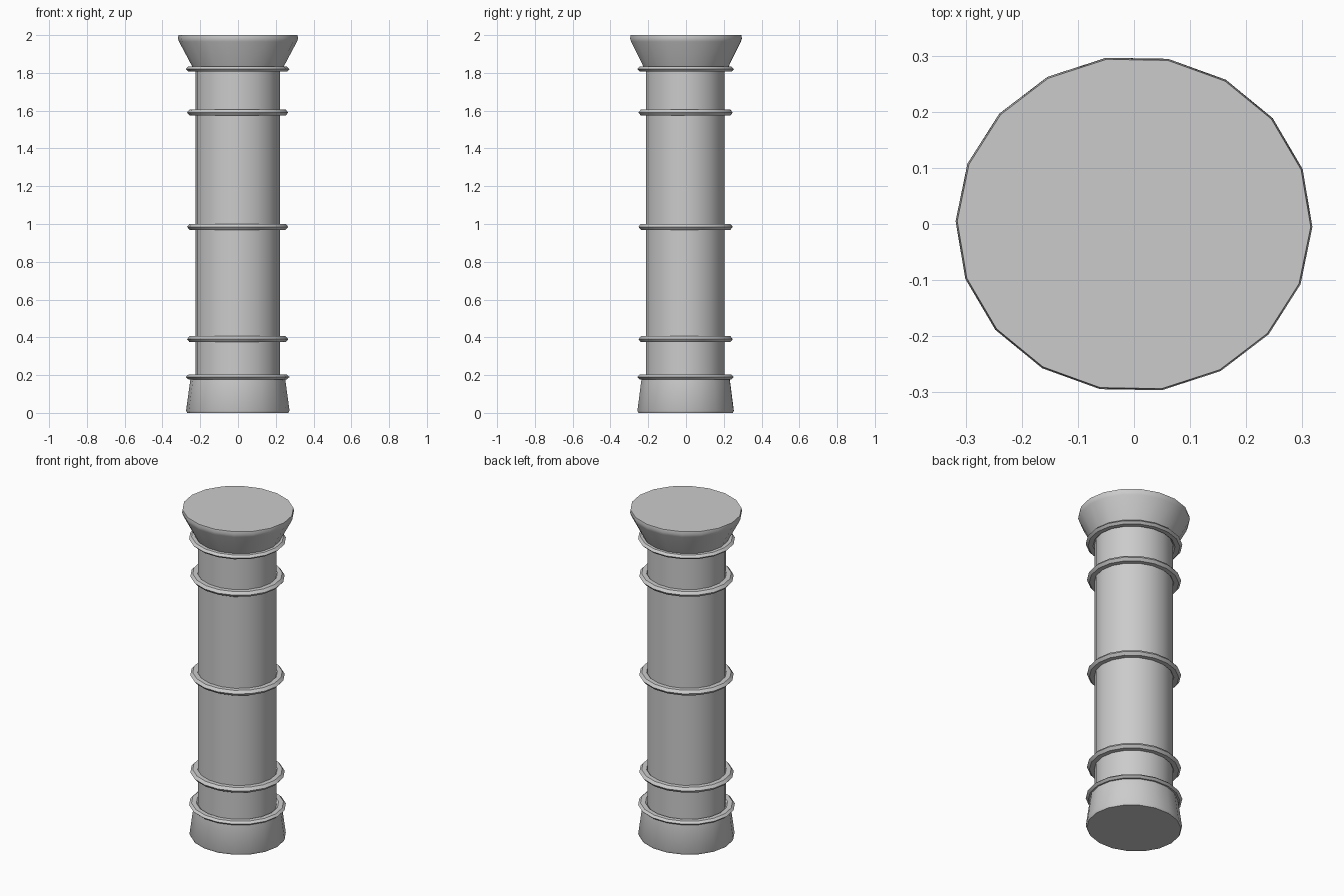
import bpy, bmesh
from math import cos, sin, radians, pi

if "Cube" in bpy.data.objects:
    bpy.data.objects.remove(bpy.data.objects["Cube"])

SIDES = 18
SQUASH = 0.943  # column is slightly narrower front to back


def lathe(name, profile, closed=False, center=(0, 0), angle=35):
    """Revolve (radius, z) points into an 18-sided part, capped unless a closed ring."""
    bm = bmesh.new()
    rings = []
    for r, z in profile:
        ring = []
        for i in range(SIDES):
            a = 2 * pi * i / SIDES - radians(1)
            ring.append(bm.verts.new((center[0] + r * cos(a),
                                      center[1] + r * SQUASH * sin(a), z)))
        rings.append(ring)
    pairs = list(zip(rings, rings[1:]))
    if closed:
        pairs.append((rings[-1], rings[0]))
    else:
        bm.faces.new(rings[0][::-1])
        bm.faces.new(rings[-1])
    for lo, hi in pairs:
        for i in range(SIDES):
            j = (i + 1) % SIDES
            bm.faces.new((lo[i], lo[j], hi[j], hi[i]))
    bmesh.ops.recalc_face_normals(bm, faces=bm.faces)
    mesh = bpy.data.meshes.new(name)
    bm.to_mesh(mesh)
    bm.free()
    obj = bpy.data.objects.new(name, mesh)
    bpy.context.collection.objects.link(obj)
    bpy.ops.object.select_all(action='DESELECT')
    obj.select_set(True)
    bpy.context.view_layer.objects.active = obj
    bpy.ops.object.shade_smooth_by_angle(angle=radians(angle))
    return obj


def band(name, z, outer, half_height):
    """Rounded ring with a six-sided section around the shaft."""
    inner = outer - 0.055
    mid = (inner + outer) / 2
    section = [(mid + (outer - mid) * cos(k * pi / 3) ,
                z + half_height * sin(k * pi / 3) / sin(pi / 3)) for k in range(6)]
    lathe(name, section, closed=True, center=(-0.002, -0.002))


# Flared foot with a small bevel at the ground
lathe("base", [(0.268, 0), (0.274, 0.012), (0.250, 0.186)], center=(-0.001, -0.002))

# Plain shaft
lathe("shaft", [(0.224, 0.15), (0.224, 1.86)], center=(-0.002, -0.004))

# Flared capital with a thin upright lip
lathe("capital", [(0.235, 1.82), (0.312, 1.965), (0.318, 1.982), (0.315, 2.0)])

# Collars at the ends and bands along the shaft
band("lower_collar", 0.19, 0.275, 0.012)
band("upper_collar", 1.82, 0.275, 0.013)
for n, z in enumerate((0.39, 0.985, 1.59)):
    band(f"shaft_band_{n + 1}", z, 0.268, 0.016)
